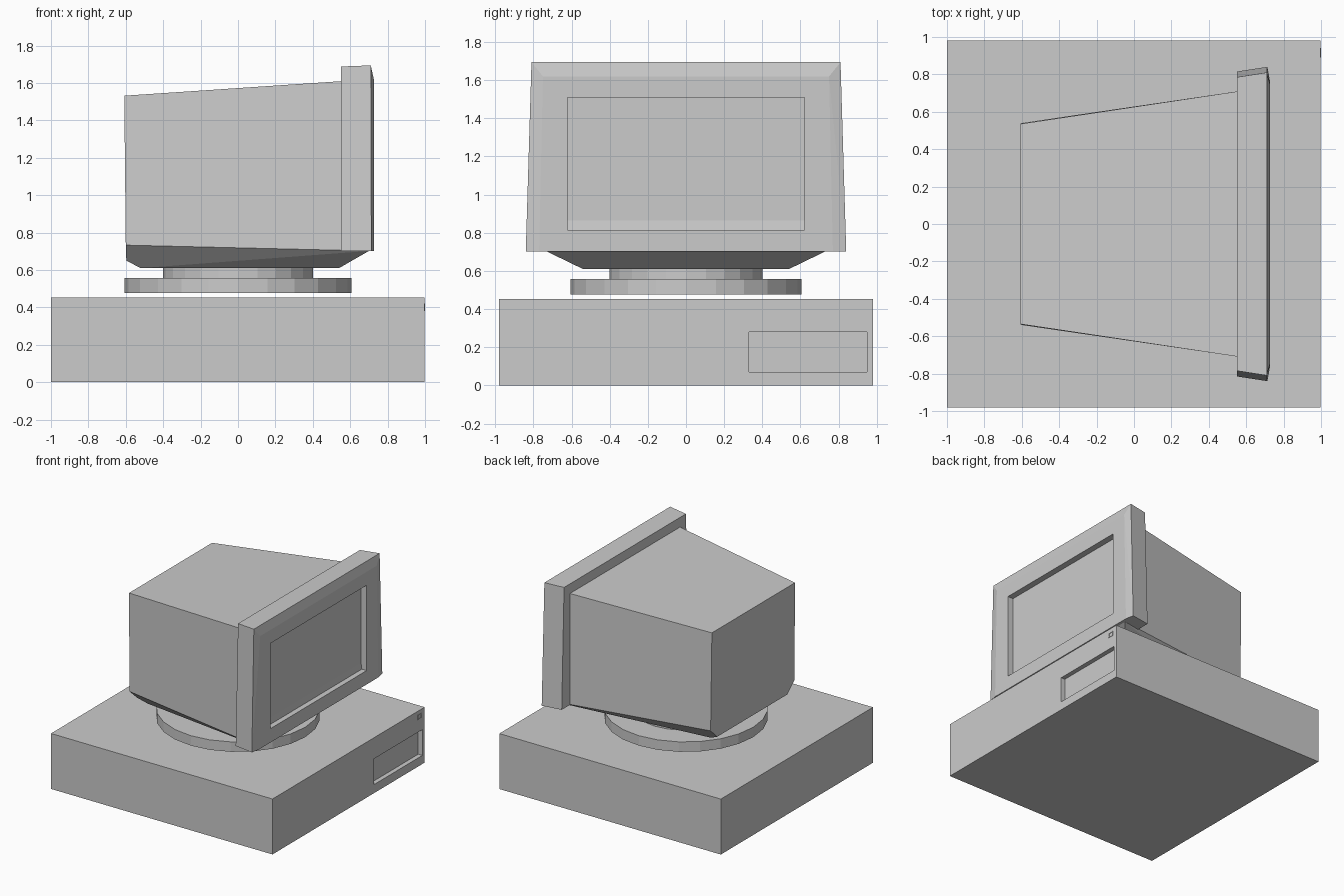
import bpy, bmesh
from mathutils import Matrix

if "Cube" in bpy.data.objects:
    bpy.data.objects.remove(bpy.data.objects["Cube"])


def finish(name, bm):
    bmesh.ops.recalc_face_normals(bm, faces=bm.faces)
    me = bpy.data.meshes.new(name)
    bm.to_mesh(me)
    bm.free()
    ob = bpy.data.objects.new(name, me)
    bpy.context.collection.objects.link(ob)
    return ob


def box(name, lo, hi):
    bm = bmesh.new()
    bmesh.ops.create_cube(bm, size=1)
    for v in bm.verts:
        v.co = [(a + b) / 2 + c * (b - a) for a, b, c in zip(lo, hi, v.co)]
    return finish(name, bm)


def mirrored_hull(name, half):
    """Convex shell from half-side points mirrored across y = 0."""
    bm = bmesh.new()
    for x, y, z in half:
        for s in (1, -1):
            bm.verts.new((x, s * y, z))
    bmesh.ops.convex_hull(bm, input=bm.verts)
    bmesh.ops.dissolve_limit(bm, angle_limit=0.01, verts=bm.verts, edges=bm.edges)
    return finish(name, bm)


def disc(name, radius, z0, z1):
    bm = bmesh.new()
    bmesh.ops.create_cone(bm, cap_ends=True, segments=24, radius1=radius,
                          radius2=radius, depth=z1 - z0,
                          matrix=Matrix.Translation((0, 0, (z0 + z1) / 2)))
    return finish(name, bm)


def recess(ob, lo, hi):
    cutter = box("cutter", lo, hi)
    cutter.hide_render = True
    mod = ob.modifiers.new("recess", 'BOOLEAN')
    mod.operation = 'DIFFERENCE'
    mod.solver = 'EXACT'
    mod.object = cutter
    bpy.context.view_layer.objects.active = ob
    bpy.ops.object.modifier_apply(modifier=mod.name)
    bpy.data.objects.remove(cutter)


# Desktop case with drive bay and button recess
case = box("computer_case", (-1, -0.98, 0), (0.997, 0.98, 0.452))
recess(case, (0.96, 0.33, 0.07), (1.1, 0.95, 0.28))

# Power button surround, barely proud of the case front
button = box("power_button", (0.97, 0.89, 0.38), (1.0, 0.94, 0.42))
recess(button, (0.985, 0.898, 0.388), (1.1, 0.932, 0.412))

# Swivel stand
disc("stand_base", 0.606, 0.477, 0.558)
disc("stand_neck", 0.402, 0.558, 0.62)

# Monitor housing, tapering to the rear, with a sloped tub underneath
mirrored_hull("monitor_housing", [
    (-0.608, 0.535, 1.532), (0.56, 0.71, 1.61),
    (-0.6, 0.54, 0.733), (0.70, 0.73, 0.702),
    (-0.597, 0.45, 0.65), (-0.52, 0.42, 0.61), (0.54, 0.54, 0.61)])

# Screen bezel with a chamfered front and a sunken screen
bezel = mirrored_hull("screen_bezel", [
    (0.55, 0.785, 1.688), (0.55, 0.815, 0.702),
    (0.71, 0.81, 1.694), (0.713, 0.84, 0.702),
    (0.726, 0.75, 1.62), (0.726, 0.77, 0.702)])
recess(bezel, (0.675, -0.62, 0.815), (0.8, 0.62, 1.51))
